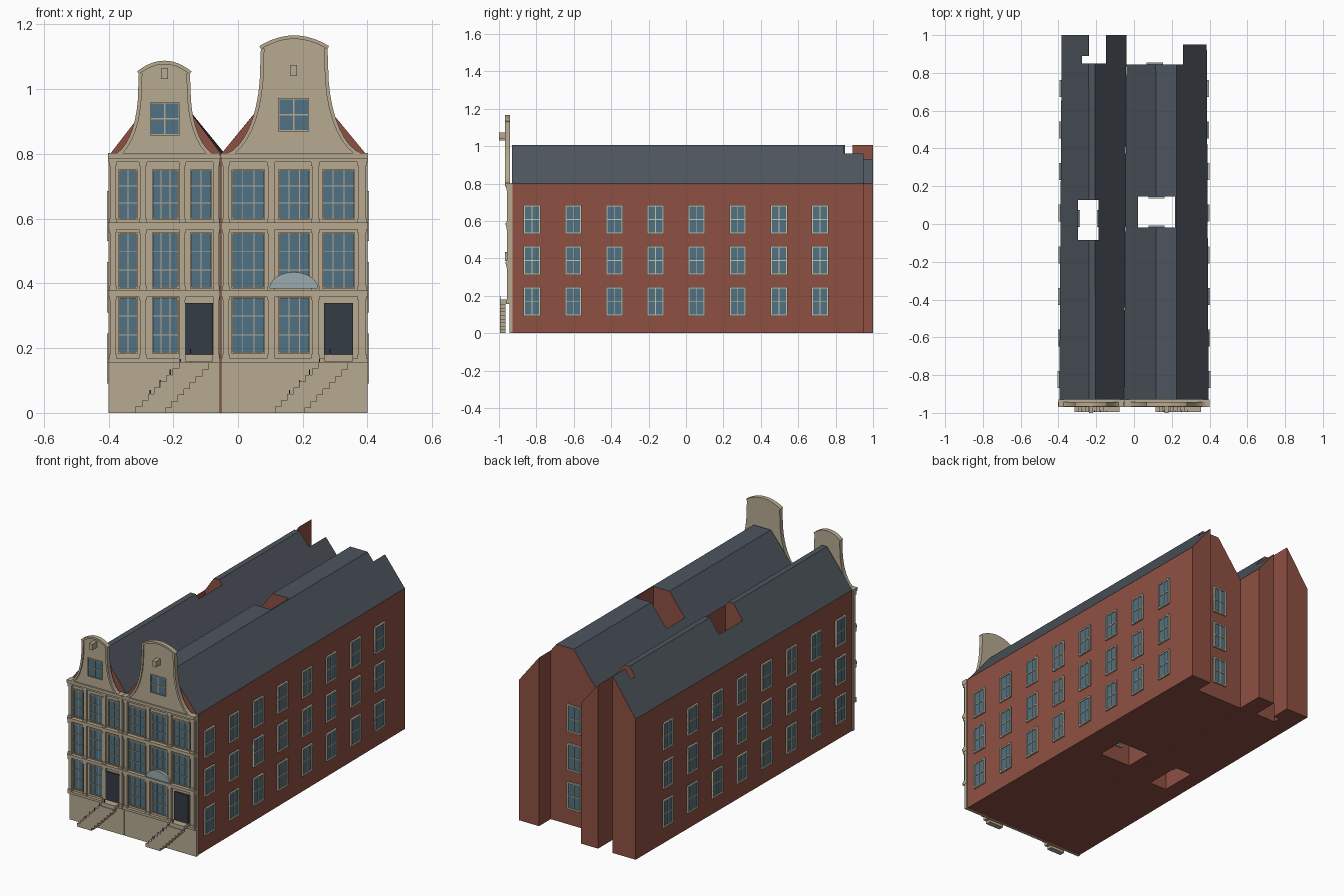
import bpy, bmesh, math
from mathutils import Matrix, Vector

if "Cube" in bpy.data.objects:
    bpy.data.objects.remove(bpy.data.objects["Cube"])


def material(name, rgb):
    m = bpy.data.materials.new(name)
    m.diffuse_color = (*rgb, 1)
    m.use_nodes = True
    m.node_tree.nodes["Principled BSDF"].inputs["Base Color"].default_value = m.diffuse_color
    return m


BRICK = material("brick", (0.27, 0.08, 0.055))
SLATE = material("slate", (0.075, 0.09, 0.11))
STONE = material("stone", (0.47, 0.40, 0.28))
CREAM = material("cream_paint", (0.60, 0.54, 0.40))
GLASS = material("glass", (0.08, 0.17, 0.23))
DARK = material("dark_paint", (0.035, 0.045, 0.06))
PALE = material("pale_blue", (0.32, 0.40, 0.43))


def box(bm, lo, hi, mat=0, M=Matrix()):
    c = [(a + b) / 2 for a, b in zip(lo, hi)]
    s = [abs(b - a) for a, b in zip(lo, hi)]
    r = bmesh.ops.create_cube(bm, size=1, matrix=M @ Matrix.Translation(c) @ Matrix.Diagonal((*s, 1)))
    for f in {f for v in r["verts"] for f in v.link_faces}:
        f.material_index = mat


def finish(name, bm, *mats):
    bmesh.ops.recalc_face_normals(bm, faces=bm.faces)
    me = bpy.data.meshes.new(name)
    bm.to_mesh(me)
    bm.free()
    ob = bpy.data.objects.new(name, me)
    bpy.context.collection.objects.link(ob)
    for m in mats:
        me.materials.append(m)
    return ob


def loft(bm, rings, mat=0):
    # closed solid through equal-length rings
    vs = [[bm.verts.new(p) for p in r] for r in rings]
    n = len(vs[0])
    faces = [bm.faces.new(vs[0]), bm.faces.new(vs[-1][::-1])]
    for a, b in zip(vs, vs[1:]):
        for i in range(n):
            j = (i + 1) % n
            faces.append(bm.faces.new((a[i], b[i], b[j], a[j])))
    for f in faces:
        f.material_index = mat


def window(bm, M, w, h, cols, rows, fr=0.008, bar=0.004, out=0.010):
    # local frame: x across, -y outward; slot 0 frame, slot 1 glass
    box(bm, (-w/2, -out * 0.4, -h/2), (w/2, 0.006, h/2), 1, M)
    for s in (-1, 1):
        box(bm, (s*w/2, -out, -h/2), (s*(w/2 - fr), 0.006, h/2), 0, M)
        box(bm, (-w/2, -out, s*h/2), (w/2, 0.006, s*(h/2 - fr)), 0, M)
    for i in range(1, cols):
        x = -w/2 + w * i / cols
        box(bm, (x - bar/2, -out*0.8, -h/2), (x + bar/2, 0, h/2), 0, M)
    for i in range(1, rows):
        z = -h/2 + h * i / rows
        box(bm, (-w/2, -out*0.8, z - bar/2), (w/2, 0, z + bar/2), 0, M)


def place(x, y, z, deg=0):
    return Matrix.Translation((x, y, z)) @ Matrix.Rotation(math.radians(deg), 4, 'Z')


# brick bodies with pitched roofs, rear notches and light wells
def body(name, front, back, y1, cuts):
    bm = bmesh.new()
    zs = (0, 0.80, 1.005, 1.005, 0.80, 0)
    loft(bm, [[(x, y, z) for x, z in zip((p[0], *p, p[-1]), zs)]
              for p, y in ((front, -0.93), (back, y1))])
    ob = finish(name, bm, BRICK, SLATE)
    for x0, x1, ya, yb in cuts:
        cb = bmesh.new()
        box(cb, (x0, ya, -0.1), (x1, yb, 1.3))
        cutter = finish("cutter", cb, BRICK)
        cutter.hide_render = True
        mod = ob.modifiers.new("cut", 'BOOLEAN')
        mod.object, mod.operation, mod.solver = cutter, 'DIFFERENCE', 'EXACT'
        dg = bpy.context.evaluated_depsgraph_get()
        me = bpy.data.meshes.new_from_object(ob.evaluated_get(dg))
        ob.modifiers.clear()
        ob.data = me
        bpy.data.objects.remove(cutter)
    for p in ob.data.polygons:
        p.material_index = 1 if p.normal.z > 0.2 else 0


body("left_house_body", (-0.395, -0.237, -0.204, -0.052), (-0.383, -0.240, -0.208, -0.040), 1.0,
     [(-0.238, -0.147, 0.85, 1.1), (-0.275, -0.2, 0.85, 0.89), (-0.296, -0.187, -0.086, 0.126)])
body("right_house_body", (-0.052, 0.117, 0.226, 0.395), (-0.040, 0.115, 0.224, 0.385), 0.95,
     [(-0.2, 0.26, 0.845, 1.1), (0.02, 0.218, -0.018, 0.146)])

# side, rear and light-well windows
ROWS = (0.168, 0.388, 0.608)
for side, deg, x0, x1 in (("left", -90, -0.395, -0.383), ("right", 90, 0.395, 0.385)):
    bm = bmesh.new()
    for i in range(8):
        y = -0.823 + i * 0.22
        x = x0 + (x1 - x0) * (y + 0.93) / 1.9
        for z in ROWS:
            window(bm, place(x, y, z, deg), 0.09, 0.155, 2, 2)
    finish(side + "_side_windows", bm, CREAM, GLASS)

bm = bmesh.new()
for z in ROWS:
    window(bm, place(0.11, 0.845, z, 180), 0.085, 0.155, 2, 2)
    window(bm, place(0.119, -0.018, z, 180), 0.085, 0.155, 2, 2)
    window(bm, place(0.119, 0.146, z), 0.085, 0.155, 2, 2)
    window(bm, place(-0.296, 0.03, z, 90), 0.09, 0.155, 2, 2)
    window(bm, place(-0.187, 0.03, z, -90), 0.09, 0.155, 2, 2)
finish("rear_and_well_windows", bm, CREAM, GLASS)


# bell gable: concave flanks, small shoulders and a segmental top
def gable_outline(cx, hb, ht, z0, zs, zt, apex):
    half = [(hb, z0)]
    for i in range(11):
        t = math.radians(9 * i)
        half.append((hb - (hb - ht) * math.sin(t), z0 + 0.008 + (zs - z0) * (1 - math.cos(t))))
    half += [(ht - 0.002, zt - 0.008), (ht + 0.003, zt)]
    for i in range(1, 7):
        u = 1 - i / 6
        half.append(((ht + 0.003) * u, apex - (apex - zt) * u * u))
    left = [(cx - x, z) for x, z in half]
    return left + [(cx + x, z) for x, z in half[-2::-1]]


def gable(name, *shape):
    pts = gable_outline(*shape)
    bm = bmesh.new()
    loft(bm, [[(x, y, z) for x, z in pts] for y in (-0.960, -0.942)])
    rings = []
    for i, (x, z) in enumerate(pts):
        a, b = pts[max(i - 1, 0)], pts[min(i + 1, len(pts) - 1)]
        d = Vector((b[0] - a[0], b[1] - a[1])).normalized()
        ix, iz = x + d.y * 0.011, z - d.x * 0.011
        rings.append([(x, -0.967, z), (ix, -0.967, iz), (ix, -0.958, iz), (x, -0.958, z)])
    loft(bm, rings)
    finish(name, bm, STONE)


# one complete facade
def facade(side, xa, xb, wins, pilasters, door, gwin, beam, shape):
    bm = bmesh.new()
    box(bm, (xa, -0.945, 0), (xb, -0.928, 0.80))
    for z0, z1, y in ((0.155, 0.168, -0.962), (0.360, 0.370, -0.962), (0.370, 0.380, -0.966),
                      (0.567, 0.577, -0.962), (0.577, 0.588, -0.966),
                      (0.775, 0.786, -0.962), (0.786, 0.803, -0.968)):
        box(bm, (xa - 0.001, y, z0), (xb + 0.001, -0.93, z1))
    finish(side + "_facade_wall", bm, STONE)

    bm = bmesh.new()
    for p, q in pilasters:
        for z0, z1 in ((0.168, 0.360), (0.380, 0.567), (0.588, 0.775)):
            box(bm, (p, -0.957, z0), (q, -0.94, z1))
            for e0, e1 in ((z0, z0 + 0.012), (z1 - 0.012, z1)):
                box(bm, (p - 0.003, -0.961, e0), (q + 0.003, -0.94, e1))
    finish(side + "_pilasters", bm, STONE)

    bm = bmesh.new()
    for k, (z0, z1) in enumerate(((0.183, 0.358), (0.384, 0.557), (0.597, 0.752))):
        for p, q in (wins if k else wins[:2]):
            window(bm, place((p + q) / 2, -0.945, (z0 + z1) / 2), q - p, z1 - z0,
                   2 if q - p < 0.075 else 3, 3, fr=0.005, bar=0.003, out=0.009)
    gx0, gx1, gz0, gz1 = gwin
    window(bm, place((gx0 + gx1) / 2, -0.960, (gz0 + gz1) / 2), gx1 - gx0, gz1 - gz0,
           2, 2, fr=0.004, bar=0.004, out=0.006)
    finish(side + "_front_windows", bm, STONE, GLASS)

    bm = bmesh.new()
    d0, d1 = door
    box(bm, (d0, -0.956, 0.180), (d1, -0.94, 0.340))
    finish(side + "_door", bm, DARK)

    bm = bmesh.new()
    bx, bz = beam
    box(bm, (bx - 0.011, -1.0, bz - 0.017), (bx + 0.011, -0.945, bz + 0.017))
    finish(side + "_hoist_beam", bm, STONE)
    gable(side + "_gable", *shape)

    # stair of overlapping treads rising to the door landing
    bm = bmesh.new()
    sx = d0 - 0.152
    for i in range(8):
        box(bm, (sx + i * 0.019, -0.995, max(0, i * 0.0195 - 0.004)),
            (sx + i * 0.019 + 0.092, -0.965, (i + 1) * 0.0195))
    box(bm, (d0, -0.995, 0.158), (d1, -0.945, 0.180))
    finish(side + "_stair", bm, STONE)
    bm = bmesh.new()
    for i in range(5):
        px, pz = sx + 0.045 + i * 0.031, 0.02 + i * 0.032
        box(bm, (px - 0.002, -0.992, pz - 0.01), (px + 0.002, -0.988, pz + 0.05))
    finish(side + "_stair_posts", bm, DARK)


facade("left", -0.400, -0.056,
       [(-0.370, -0.310), (-0.266, -0.183), (-0.149, -0.080)],
       [(-0.396, -0.378), (-0.303, -0.284), (-0.180, -0.164), (-0.075, -0.060)],
       (-0.164, -0.077), (-0.272, -0.180, 0.857, 0.960), (-0.2275, 1.048),
       (-0.2275, 0.174, 0.081, 0.785, 0.99, 1.055, 1.088))
facade("right", -0.052, 0.400,
       [(-0.020, 0.084), (0.124, 0.223), (0.260, 0.362)],
       [(-0.047, -0.029), (0.092, 0.112), (0.228, 0.248), (0.372, 0.394)],
       (0.266, 0.356), (0.124, 0.220, 0.870, 0.972), (0.172, 1.057),
       (0.1735, 0.2275, 0.105, 0.790, 1.06, 1.133, 1.166))

# plain arched board above the right ground floor
bm = bmesh.new()
arc = [(0.172 - 0.075 * math.cos(math.pi * i / 12), 0.385 + 0.050 * math.sin(math.pi * i / 12))
       for i in range(13)]
loft(bm, [[(x, y, z) for x, z in arc] for y in (-0.968, -0.950)])
finish("arched_board", bm, PALE)
